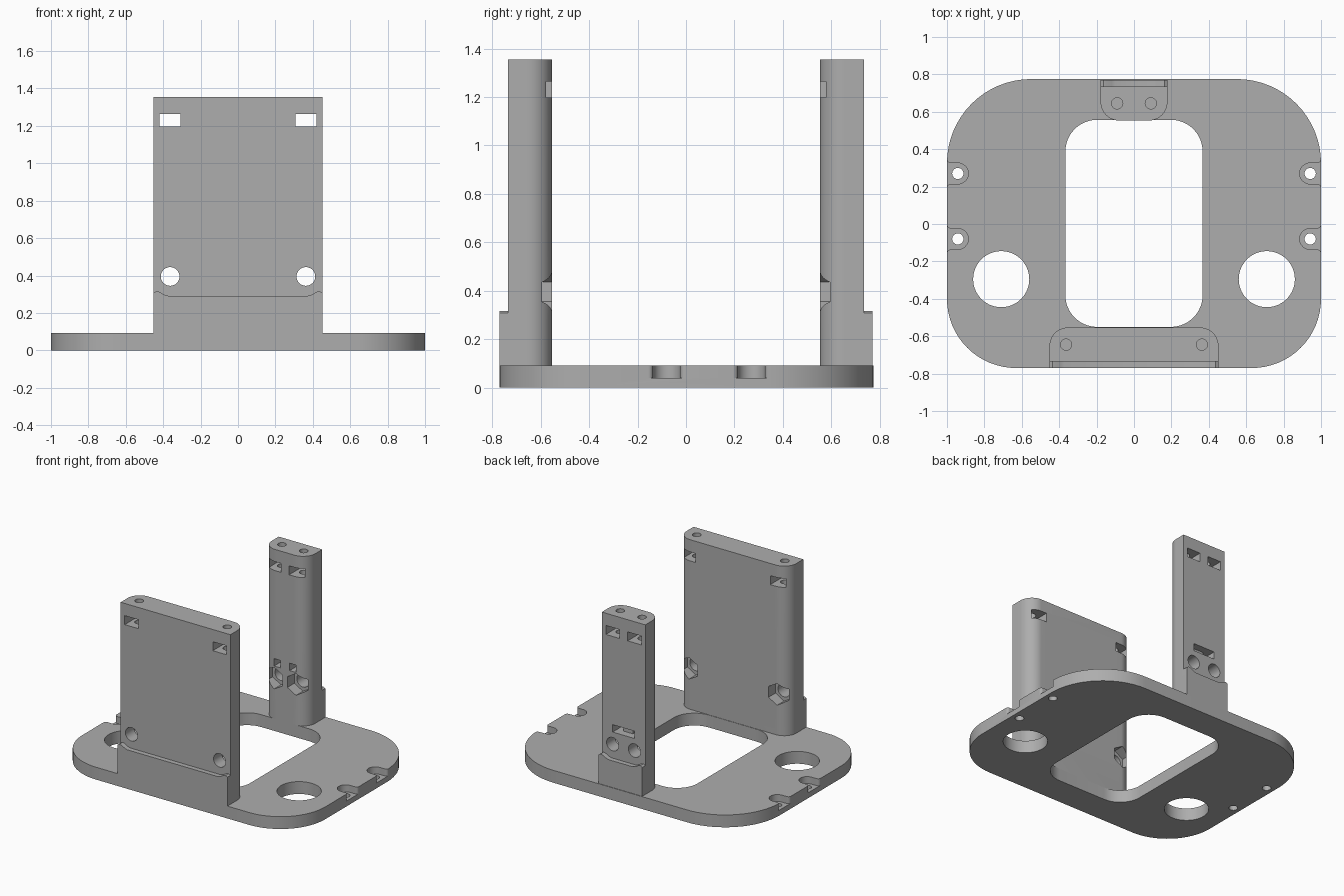
import bpy, bmesh, math

if "Cube" in bpy.data.objects:
    bpy.data.objects.remove(bpy.data.objects["Cube"])

grey = bpy.data.materials.new("plain grey")
grey.diffuse_color = (0.42, 0.42, 0.42, 1)
grey.use_nodes = True
grey.node_tree.nodes["Principled BSDF"].inputs["Base Color"].default_value = grey.diffuse_color


def prism(name, pts, axis, a, b):
    """Extrude a 2D outline along 'z' (outline x,y) or 'y' (outline x,z)."""
    bm = bmesh.new()
    place = (lambda p, h: (p[0], p[1], h)) if axis == 'z' else (lambda p, h: (p[0], h, p[1]))
    lo = [bm.verts.new(place(p, a)) for p in pts]
    hi = [bm.verts.new(place(p, b)) for p in pts]
    bm.faces.new(lo)
    bm.faces.new(hi)
    n = len(pts)
    for i in range(n):
        j = (i + 1) % n
        bm.faces.new((lo[i], lo[j], hi[j], hi[i]))
    bmesh.ops.recalc_face_normals(bm, faces=bm.faces[:])
    me = bpy.data.meshes.new(name)
    bm.to_mesh(me)
    bm.free()
    me.materials.append(grey)
    ob = bpy.data.objects.new(name, me)
    bpy.context.collection.objects.link(ob)
    return ob


def arc(cx, cy, r, a0, a1, n):
    return [(cx + r * math.cos(math.radians(a0 + (a1 - a0) * i / n)),
             cy + r * math.sin(math.radians(a0 + (a1 - a0) * i / n))) for i in range(n + 1)]


def circle(cx, cy, r, n=40):
    return arc(cx, cy, r, 0, 360, n)[:-1]


def rect(x0, x1, y0, y1, radii=(0, 0, 0, 0)):
    """Rectangle; radii run from +x+y corner counter-clockwise."""
    pts = []
    corners = ((x1, y1, -1, -1), (x0, y1, 1, -1), (x0, y0, 1, 1), (x1, y0, -1, 1))
    for k, ((x, y, sx, sy), r) in enumerate(zip(corners, radii)):
        pts += arc(x + sx * r, y + sy * r, r, 90 * k, 90 * k + 90, 16) if r else [(x, y)]
    return pts


def cut(ob, pts, axis, a, b):
    """Subtract an extruded outline from an object."""
    tool = prism("cutter", pts, axis, a, b)
    tool.hide_render = True
    mod = ob.modifiers.new("cut", 'BOOLEAN')
    mod.operation = 'DIFFERENCE'
    mod.solver = 'EXACT'
    mod.object = tool
    dg = bpy.context.evaluated_depsgraph_get()
    dg.update()
    me = bpy.data.meshes.new_from_object(ob.evaluated_get(dg))
    ob.modifiers.clear()
    ob.data = me
    bpy.data.objects.remove(tool)


def finish(ob):
    bpy.ops.object.select_all(action='DESELECT')
    ob.select_set(True)
    bpy.context.view_layer.objects.active = ob
    bpy.ops.object.shade_smooth_by_angle(angle=math.radians(25))


T = 0.092    # plate thickness
TOP = 1.355  # top of the uprights

# Base plate with central window
plate = prism("base_plate", rect(-1, 1, -0.77, 0.775, (0.45, 0.45, 0.37, 0.37)), 'z', 0, T)
cut(plate, rect(-0.367, 0.367, -0.55, 0.557, (0.17,) * 4), 'z', -0.1, 0.2)

for s in (-1, 1):
    # Large round hole
    cut(plate, circle(s * 0.71, -0.295, 0.15, 56), 'z', -0.1, 0.2)
    # Side screw recesses, flared where they open on the edge
    for y in (0.27, -0.08):
        half = arc(0.942, 0, 0.056, 180, 90, 10) + arc(0.98, 0.076, 0.02, -90, 0, 6) + [(1.05, 0.076)]
        outline = half + [(x, -v) for x, v in reversed(half[1:])]
        cut(plate, [(s * x, y + v) for x, v in outline], 'z', 0.04, 0.2)
        cut(plate, circle(s * 0.942, y, 0.03, 24), 'z', -0.1, 0.2)
finish(plate)


def upright(name, hw, hx, s):
    """Upright of half width hw with screw holes at +-hx; s = -1 front, 1 rear."""
    inner, face, outer = s * 0.553, s * 0.735, s * 0.771
    radii = (0.1, 0.1, 0, 0) if s < 0 else (0, 0, 0.1, 0.1)
    ob = prism(name, rect(-hw, hw, min(inner, outer), max(inner, outer), radii), 'z', T, TOP)
    # Set the outer face back above a wavy ledge
    edge = [(hw + 0.1, 0.307), (hw, 0.307), (hw - 0.015, 0.316), (hw - 0.03, 0.313),
            (hw - 0.06, 0.297), (hw - 0.08, 0.291)]
    ledge = edge + [(-x, z) for x, z in reversed(edge)]
    cut(ob, ledge + [(-hw - 0.1, 1.6), (hw + 0.1, 1.6)], 'y', *sorted((face, s * 0.9)))
    for m in (-hx, hx):
        # Hex nut pocket, screw hole, nut window and top hole
        hexagon = [(m + 0.081 * math.sin(k * math.pi / 3),
                    0.395 + 0.081 * math.cos(k * math.pi / 3)) for k in range(6)]
        cut(ob, hexagon, 'y', *sorted((s * 0.5, s * 0.635)))
        cut(ob, circle(m, 0.395, 0.05, 32), 'y', *sorted((s * 0.45, s * 0.85)))
        cut(ob, rect(m - 0.056, m + 0.056, 1.197, 1.264), 'y', *sorted((s * 0.45, s * 0.85)))
        cut(ob, circle(m, s * 0.645, 0.03, 24), 'z', 1.05, 1.5)
    return ob


# Wide front wall
finish(upright("front_wall", 0.452, 0.363, -1))

# Narrow rear post with a tie loop: outer slot joined to two through openings
post = upright("rear_post", 0.179, 0.09, 1)
cut(post, rect(-0.09, 0.09, 0.485, 0.54), 'y', 0.68, 0.9)
for m in (-1, 1):
    cut(post, rect(*sorted((m * 0.038, m * 0.09)), 0.485, 0.54), 'y', 0.45, 0.9)
finish(post)
